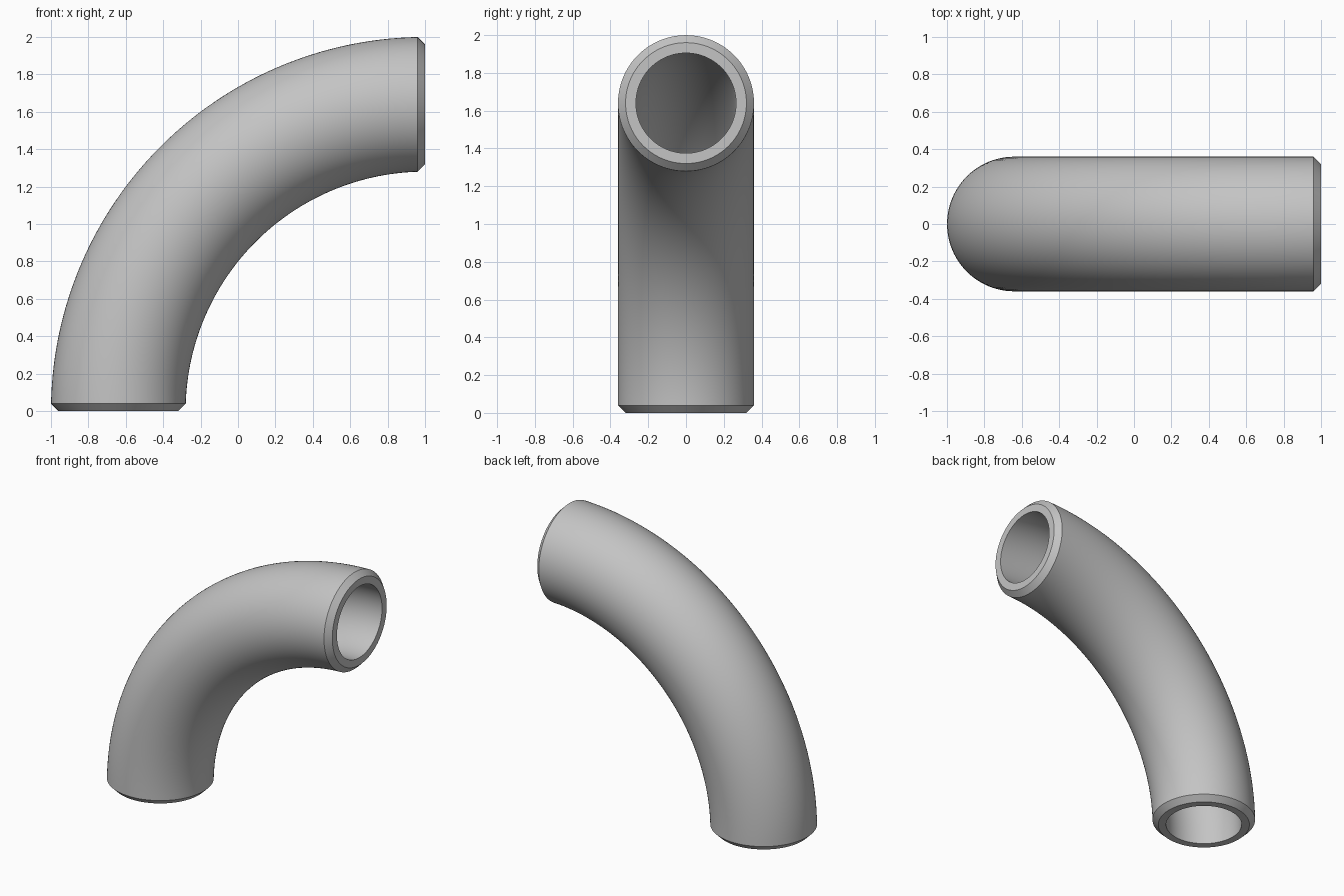
import bpy, bmesh
from math import sin, cos, asin, pi, radians

cube = bpy.data.objects.get("Cube")
if cube:
    bpy.data.objects.remove(cube)

BEND, OUTER, BORE, CHAMFER = 1.64, 0.36, 0.265, 0.04
SIDES, STEPS = 96, 64

metal = bpy.data.materials.new("grey metal")
metal.use_nodes = True
grey = (0.55, 0.55, 0.55, 1)
metal.diffuse_color = grey
metal.node_tree.nodes["Principled BSDF"].inputs["Base Color"].default_value = grey

bm = bmesh.new()


def ring(radius, t, inset):
    """Circle around the bend axis; t runs 0..1 between ends trimmed flat by inset."""
    verts = []
    for i in range(SIDES):
        phi = 2 * pi * i / SIDES
        rho = BEND + radius * cos(phi)
        trim = asin(inset / rho)
        a = trim + t * (pi / 2 - 2 * trim)
        verts.append(bm.verts.new((1 - rho * cos(a), radius * sin(phi), rho * sin(a))))
    return verts


# Outer wall, chamfered rims, then back through the bore
rings = [ring(OUTER - CHAMFER, 0, 0)]
rings += [ring(OUTER, s / STEPS, CHAMFER) for s in range(STEPS + 1)]
rings += [ring(OUTER - CHAMFER, 1, 0)]
rings += [ring(BORE, 1 - s / STEPS, 0) for s in range(STEPS + 1)]

for a, b in zip(rings, rings[1:] + rings[:1]):
    for i in range(SIDES):
        j = (i + 1) % SIDES
        bm.faces.new((a[i], a[j], b[j], b[i]))
bmesh.ops.recalc_face_normals(bm, faces=bm.faces)

mesh = bpy.data.meshes.new("pipe_elbow")
bm.to_mesh(mesh)
bm.free()
mesh.materials.append(metal)
elbow = bpy.data.objects.new("pipe_elbow", mesh)
bpy.context.collection.objects.link(elbow)

# Smooth walls with crisp rim edges
bpy.ops.object.select_all(action="DESELECT")
elbow.select_set(True)
bpy.context.view_layer.objects.active = elbow
bpy.ops.object.shade_smooth_by_angle(angle=radians(30))
